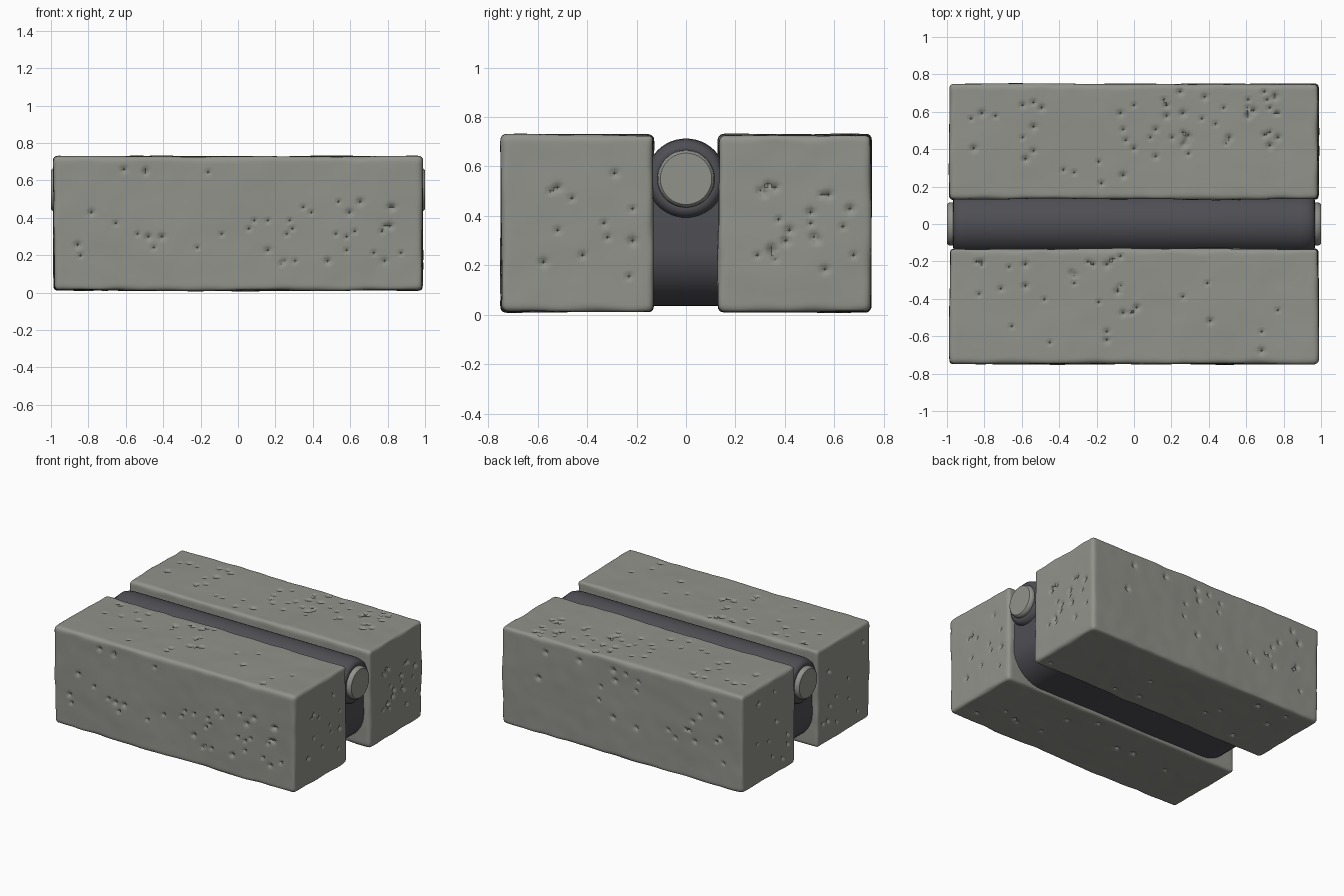
import bpy, bmesh, math, random
from mathutils import Vector, noise, kdtree

if "Cube" in bpy.data.objects:
    bpy.data.objects.remove(bpy.data.objects["Cube"])

random.seed(4)


def material(name, rgb):
    m = bpy.data.materials.new(name)
    m.diffuse_color = (*rgb, 1)
    m.use_nodes = True
    m.node_tree.nodes["Principled BSDF"].inputs["Base Color"].default_value = m.diffuse_color
    return m


STONE = material("grey stone", (0.29, 0.29, 0.262))
DARK = material("dark metal", (0.078, 0.076, 0.088))


def finish(bm, name, mat, angle):
    bmesh.ops.recalc_face_normals(bm, faces=bm.faces)
    me = bpy.data.meshes.new(name)
    bm.to_mesh(me)
    bm.free()
    me.materials.append(mat)
    ob = bpy.data.objects.new(name, me)
    bpy.context.collection.objects.link(ob)
    bpy.context.view_layer.objects.active = ob
    ob.select_set(True)
    bpy.ops.object.shade_smooth_by_angle(angle=math.radians(angle))
    ob.select_set(False)
    return ob


def stone_block(name, centre, size, clusters, step=0.0145):
    """Rounded box on a fine grid, with an uneven surface and small pits."""
    bm = bmesh.new()
    half = Vector(size) / 2
    centre = Vector(centre)
    n = [round(s / step) for s in size]
    verts = {}

    def vert(key):
        if key not in verts:
            verts[key] = bm.verts.new([-half[a] + size[a] * key[a] / n[a] for a in range(3)])
        return verts[key]

    for a in range(3):
        b, c = (a + 1) % 3, (a + 2) % 3
        for side in (0, n[a]):
            for i in range(n[b]):
                for j in range(n[c]):
                    quad = []
                    for u, v in ((i, j), (i + 1, j), (i + 1, j + 1), (i, j + 1)):
                        k = [0, 0, 0]
                        k[a], k[b], k[c] = side, u, v
                        quad.append(vert(tuple(k)))
                    bm.faces.new(quad)

    # round the edges unevenly, then add gentle waves
    normals = []
    for v in bm.verts:
        q = v.co + centre
        r = 0.026 + 0.014 * noise.noise(q * 7)
        core = Vector([max(-half[a] + r, min(half[a] - r, v.co[a])) for a in range(3)])
        d = (v.co - core).normalized()
        wave = 0.007 * noise.noise(q * 2.3) + 0.002 * noise.noise(q * 9)
        v.co = core + d * (r + wave - 0.002) + centre
        normals.append(d)

    # pits: (axis, side, centre of cluster, spread, count)
    bm.verts.ensure_lookup_table()
    tree = kdtree.KDTree(len(bm.verts))
    for i, v in enumerate(bm.verts):
        tree.insert(v.co, i)
    tree.balance()
    push = {}
    for axis, side, (cu, cv), (su, sv), count in clusters:
        b, c = [k for k in range(3) if k != axis]
        for _ in range(count):
            p = Vector((0, 0, 0))
            p[axis] = centre[axis] + side * half[axis]
            p[b] = cu + random.uniform(-su, su)
            p[c] = cv + random.uniform(-sv, sv)
            rad = random.uniform(0.011, 0.019)
            _, near, _ = tree.find(p)
            mid = bm.verts[near].co.copy()
            for _, i, dist in tree.find_range(mid, rad):
                push[i] = max(push.get(i, 0), 0.024 * (1 - (dist / rad) ** 2))
    for i, depth in push.items():
        bm.verts[i].co -= normals[i] * depth
    return finish(bm, name, STONE, 60)


# two stone blocks
stone_block("front_block", (0, -0.44, 0.37), (1.975, 0.62, 0.72), [
    (1, -1, (0.5, 0.33), (0.38, 0.2), 26), (1, -1, (-0.4, 0.42), (0.5, 0.25), 16),
    (2, 1, (-0.45, -0.42), (0.4, 0.26), 24), (2, 1, (0.4, -0.5), (0.5, 0.2), 9),
    (0, 1, (-0.42, 0.32), (0.25, 0.26), 12), (0, -1, (-0.42, 0.35), (0.25, 0.28), 10),
    (2, -1, (0, -0.44), (0.9, 0.25), 10)])
stone_block("back_block", (0, 0.44, 0.37), (1.975, 0.62, 0.72), [
    (2, 1, (0.5, 0.56), (0.3, 0.15), 30), (2, 1, (-0.3, 0.45), (0.6, 0.25), 28),
    (0, 1, (0.48, 0.36), (0.2, 0.18), 22), (0, -1, (0.45, 0.36), (0.25, 0.28), 10),
    (1, 1, (0, 0.38), (0.9, 0.28), 24), (2, -1, (0, 0.44), (0.9, 0.25), 10)])


def lathe(name, profile, mat, z=0.55, segments=48):
    """Spin (x, radius) points round the x axis at height z."""
    bm = bmesh.new()
    rings = []
    for x, r in profile:
        rings.append([bm.verts.new((x, r * math.sin(t), z + r * math.cos(t)))
                      for t in (2 * math.pi * i / segments for i in range(segments))])
    for p, q in zip(rings, rings[1:]):
        for i in range(segments):
            j = (i + 1) % segments
            bm.faces.new((p[i], p[j], q[j], q[i]))
    bm.faces.new(rings[0])
    bm.faces.new(rings[-1])
    return finish(bm, name, mat, 40)


# dark tube with rounded ends
end = [(0.965, 0.11), (0.968, 0.122), (0.964, 0.138), (0.95, 0.152), (0.925, 0.16), (0.89, 0.163)]
lathe("tube", [(-x, r) for x, r in end] + end[::-1], DARK)

# stone rod showing at both tube ends
rod = [(1.0, 0.104), (0.992, 0.113), (0.975, 0.116), (0.9, 0.114)]
lathe("rod", [(-x, r) for x, r in rod] + rod[::-1], STONE)

# dark web under the tube, its lower corners rounded off
bm = bmesh.new()
corner = [(0.70 + 0.24 * math.sin(t), 0.26 - 0.225 * math.cos(t))
          for t in (math.pi / 2 * i / 10 for i in range(11))]
outline = [(-x, z) for x, z in corner[::-1]] + corner + [(0.93, 0.5), (-0.93, 0.5)]
face = bm.faces.new([bm.verts.new((x, -0.16, z)) for x, z in outline])
ext = bmesh.ops.extrude_face_region(bm, geom=[face])
bmesh.ops.translate(bm, vec=(0, 0.32, 0),
                    verts=[g for g in ext["geom"] if isinstance(g, bmesh.types.BMVert)])
finish(bm, "web", DARK, 30)
